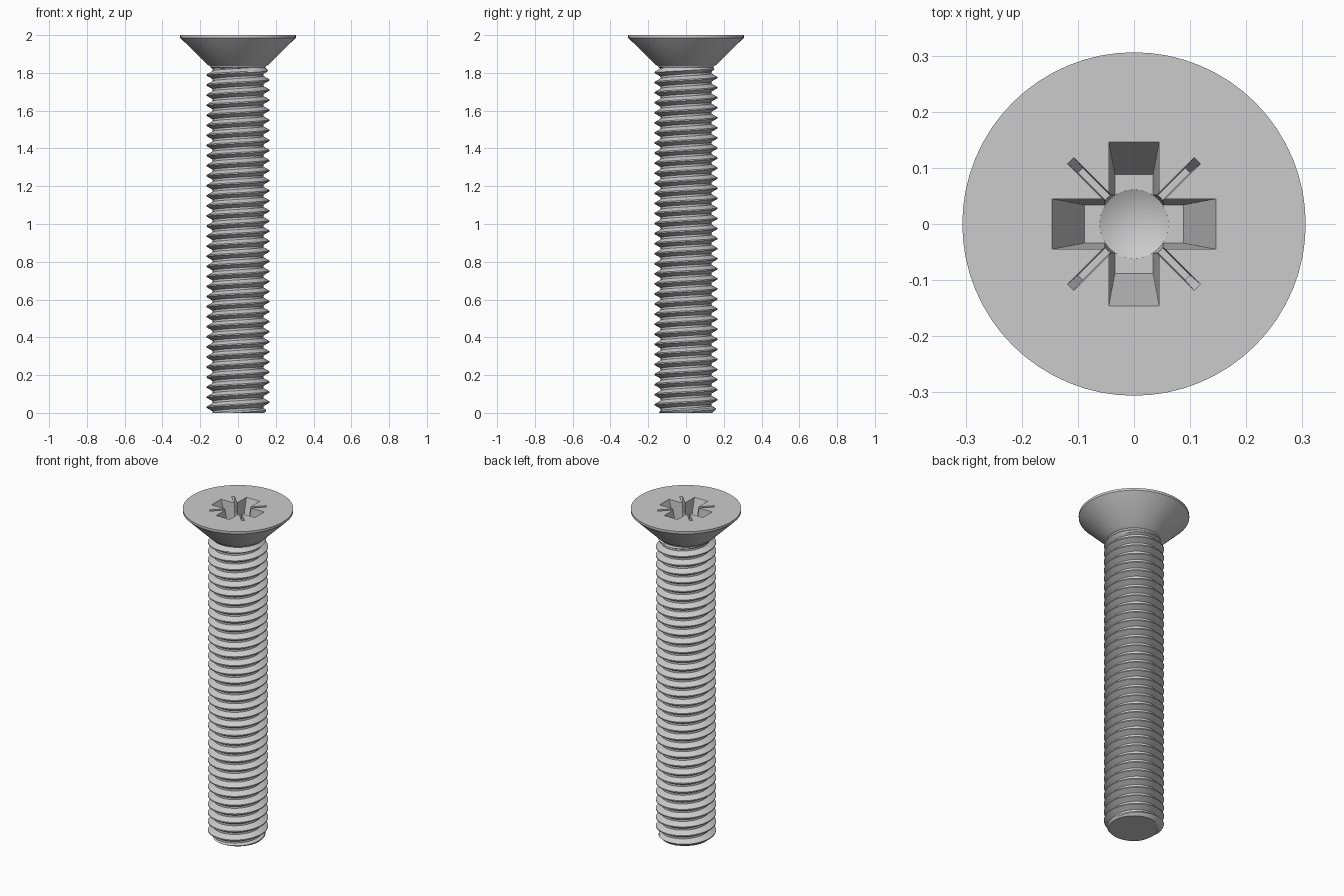
import bpy, bmesh
from math import pi, cos, sin
from mathutils import Matrix

if "Cube" in bpy.data.objects:
    bpy.data.objects.remove(bpy.data.objects["Cube"])

SEG = 64
PITCH, MAJOR, MINOR = 0.0533, 0.166, 0.134
NECK_Z, NECK_R = 1.828, 0.144
# one thread pitch: (phase, radius), root flat at 0 and crest flat at 0.5
PROFILE = [(0.0, MINOR), (0.10, MINOR), (0.27, 0.150), (0.44, MAJOR),
           (0.56, MAJOR), (0.73, 0.150), (0.90, MINOR)]


def thread_radius(z, a):
    """Radius of the right-handed thread, trimmed at the tip and the neck."""
    u = ((z - 0.03) / PITCH - (a - pi) / (2 * pi) + 0.5) % 1.0
    pts = PROFILE + [(1.0, MINOR)]
    r = MINOR
    for (p0, r0), (p1, r1) in zip(pts, pts[1:]):
        if p0 <= u <= p1:
            r = r0 + (r1 - r0) * (u - p0) / (p1 - p0)
            break
    r = min(r, 0.14 + z)
    if z > NECK_Z - 0.022:
        r = min(r, NECK_R + (NECK_Z - z))
    if z >= NECK_Z:
        r = NECK_R
    return r


def screw():
    """Threaded shank and countersunk head as a single closed skin."""
    bm = bmesh.new()
    head = [(0.148, 1.836), (0.160, 1.842), (0.302, 1.982), (0.306, 1.986), (0.306, 2.0)]
    turns = int(NECK_Z / PITCH) + 4
    cols = []
    for i in range(SEG + 1):
        a = 2 * pi * i / SEG
        shift = 0.03 - PITCH / 2 + PITCH * (a - pi) / (2 * pi)
        rows = []
        for k in range(-2, turns):
            for p, _ in PROFILE:
                z = min(max(shift + PITCH * (k + p), 0.0), NECK_Z)
                rows.append((thread_radius(z, a), z))
        rows = [(0, 0)] + rows + head + [(0, 2.0)]
        cols.append([bm.verts.new((r * cos(a), r * sin(a), z)) for r, z in rows])
    for c0, c1 in zip(cols, cols[1:]):
        for j in range(len(c0) - 1):
            bm.faces.new((c0[j], c1[j], c1[j + 1], c0[j + 1]))
    bmesh.ops.remove_doubles(bm, verts=bm.verts, dist=1e-5)
    bmesh.ops.recalc_face_normals(bm, faces=bm.faces)
    return to_object("screw", bm)


def to_object(name, bm):
    me = bpy.data.meshes.new(name)
    bm.to_mesh(me)
    bm.free()
    ob = bpy.data.objects.new(name, me)
    bpy.context.collection.objects.link(ob)
    return ob


def slot(name, angle, top, bottom, depth):
    """Tapered bar cutter; top and bottom are (half length, half width)."""
    bm = bmesh.new()
    t = 0.02 / depth
    over = [a + (a - b) * t for a, b in zip(top, bottom)]
    for (l, w), z in ((bottom, 2 - depth), (over, 2.02)):
        for sx in (-1, 1):
            for sy in (-1, 1):
                bm.verts.new((sx * l, sy * w, z))
    bmesh.ops.convex_hull(bm, input=bm.verts)
    bmesh.ops.rotate(bm, verts=bm.verts, matrix=Matrix.Rotation(angle, 3, 'Z'))
    bmesh.ops.recalc_face_normals(bm, faces=bm.faces)
    return to_object(name, bm)


def core():
    """Round centre of the recess with a conical floor."""
    bm = bmesh.new()
    for r, z in ((0.070, 2.02), (0.0615, 1.828)):
        for i in range(32):
            a = 2 * pi * i / 32
            bm.verts.new((r * cos(a), r * sin(a), z))
    bm.verts.new((0, 0, 1.795))
    bmesh.ops.convex_hull(bm, input=bm.verts)
    bmesh.ops.recalc_face_normals(bm, faces=bm.faces)
    return to_object("recess_core", bm)


body = screw()

# drive recess: cross arms, round core and thin diagonal slits
cutters = [core()]
for i in range(2):
    cutters.append(slot("cross_arm", i * pi / 2, (0.146, 0.045), (0.088, 0.034), 0.17))
for i in range(2):
    cutters.append(slot("thin_slit", pi / 4 + i * pi / 2, (0.160, 0.008), (0.135, 0.006), 0.06))

bpy.context.view_layer.objects.active = body
body.select_set(True)
for c in cutters:
    m = body.modifiers.new("recess", 'BOOLEAN')
    m.operation, m.solver, m.object = 'DIFFERENCE', 'EXACT', c
    bpy.ops.object.modifier_apply(modifier=m.name)
    bpy.data.objects.remove(c, do_unlink=True)

bpy.ops.object.shade_smooth_by_angle(angle=pi / 6)
